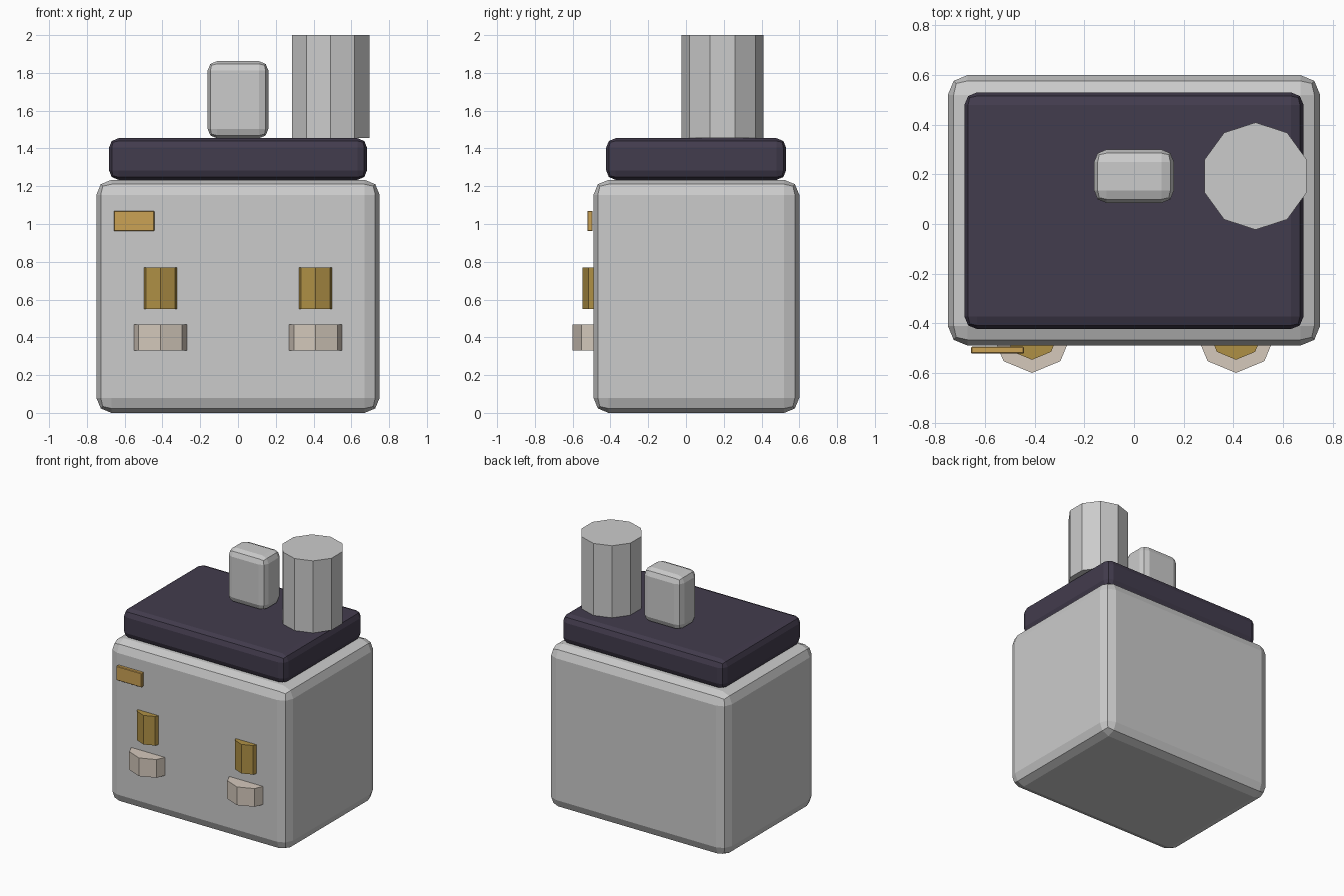
import bpy

if "Cube" in bpy.data.objects:
    bpy.data.objects.remove(bpy.data.objects["Cube"])


def material(name, rgb):
    m = bpy.data.materials.new(name)
    m.diffuse_color = (*rgb, 1)
    m.use_nodes = True
    m.node_tree.nodes["Principled BSDF"].inputs["Base Color"].default_value = m.diffuse_color
    return m


dark = material("dark_plum", (0.055, 0.045, 0.075))
gold = material("gold", (0.60, 0.36, 0.09))
brass = material("brass", (0.43, 0.28, 0.06))
cream = material("cream", (0.66, 0.58, 0.50))


def finish(ob, name, mat):
    ob.name = name
    if mat:
        ob.data.materials.append(mat)
    return ob


def rounded_box(name, lo, hi, bevel, mat=None, segments=2):
    centre = [(a + b) / 2 for a, b in zip(lo, hi)]
    bpy.ops.mesh.primitive_cube_add(size=1, location=centre)
    ob = finish(bpy.context.object, name, mat)
    size = [b - a for a, b in zip(lo, hi)]
    for v in ob.data.vertices:
        v.co = [c * s for c, s in zip(v.co, size)]
    mod = ob.modifiers.new("Bevel", 'BEVEL')
    mod.width, mod.segments = bevel, segments
    return ob


def prism(name, sides, radius, x, y, z0, z1, mat=None):
    bpy.ops.mesh.primitive_cylinder_add(vertices=sides, radius=radius, depth=z1 - z0,
                                        location=(x, y, (z0 + z1) / 2))
    return finish(bpy.context.object, name, mat)


# Main body and top slab
rounded_box("body", (-0.75, -0.49, 0), (0.75, 0.60, 1.234), 0.08)
rounded_box("top_slab", (-0.683, -0.423, 1.234), (0.683, 0.53, 1.454), 0.05, dark)

# Block and ten-sided chimney on top
rounded_box("top_block", (-0.161, 0.085, 1.454), (0.161, 0.30, 1.862), 0.05)
prism("chimney", 10, 0.216, 0.49, 0.193, 1.454, 2.0)

# Badge on the front
rounded_box("front_badge", (-0.657, -0.522, 0.962), (-0.443, -0.494, 1.07), 0.004, gold, 1)

# Pairs of eight-sided fittings sunk into the front
for side, sx in (("left", -1), ("right", 1)):
    prism(side + "_lamp", 8, 0.109, sx * 0.411, -0.438, 0.55, 0.77, brass)
    prism(side + "_lamp_base", 8, 0.162, sx * 0.411, -0.438, 0.33, 0.468, cream)
